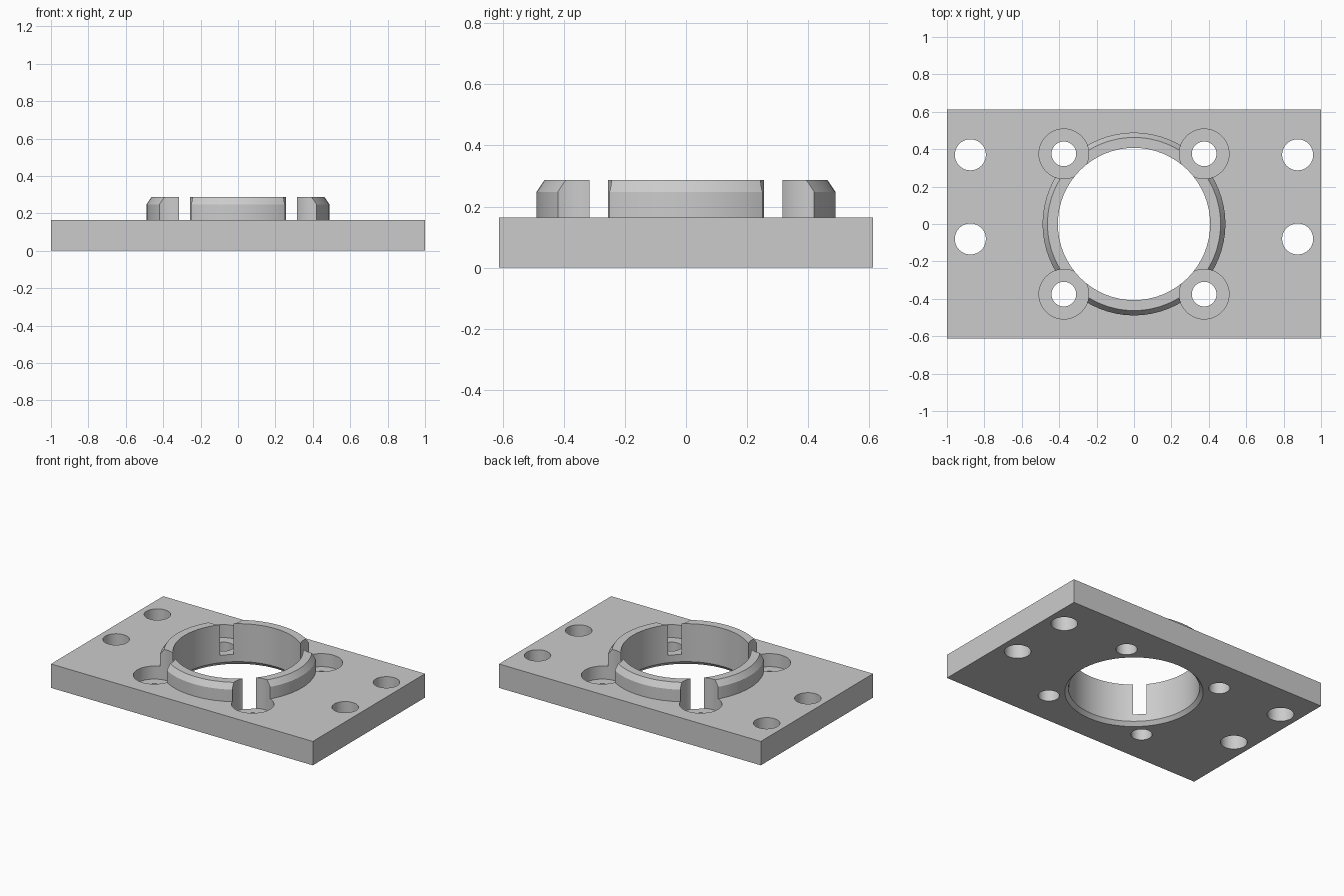
import bpy, bmesh, math

if "Cube" in bpy.data.objects:
    bpy.data.objects.remove(bpy.data.objects["Cube"], do_unlink=True)

PLATE_TOP = 0.165
RING_TOP = 0.287
POCKET_FLOOR = 0.075
BOLT = 0.375

metal = bpy.data.materials.new("light grey")
metal.use_nodes = True
grey = (0.6, 0.6, 0.6, 1)
metal.diffuse_color = grey
metal.node_tree.nodes["Principled BSDF"].inputs["Base Color"].default_value = grey


def add_object(name, bm):
    bmesh.ops.recalc_face_normals(bm, faces=bm.faces[:])
    mesh = bpy.data.meshes.new(name)
    bm.to_mesh(mesh)
    bm.free()
    mesh.materials.append(metal)
    obj = bpy.data.objects.new(name, mesh)
    bpy.context.collection.objects.link(obj)
    return obj


def turned(name, profile, x=0, y=0, sides=64):
    """Solid of stacked circles; profile is a list of (radius, z)."""
    bm = bmesh.new()
    rings = []
    for r, z in profile:
        rings.append([bm.verts.new((x + r * math.cos(math.tau * i / sides),
                                    y + r * math.sin(math.tau * i / sides), z))
                      for i in range(sides)])
    for low, high in zip(rings, rings[1:]):
        for i in range(sides):
            j = (i + 1) % sides
            bm.faces.new((low[i], low[j], high[j], high[i]))
    bm.faces.new(rings[0][::-1])
    bm.faces.new(rings[-1])
    return add_object(name, bm)


def combine(target, other, operation):
    mod = target.modifiers.new(other.name, 'BOOLEAN')
    mod.operation = operation
    mod.solver = 'EXACT'
    mod.object = other
    bpy.context.view_layer.objects.active = target
    bpy.ops.object.modifier_apply(modifier=mod.name)
    bpy.data.objects.remove(other, do_unlink=True)


# Rectangular base plate
bm = bmesh.new()
bmesh.ops.create_cube(bm, size=1)
for v in bm.verts:
    v.co = (v.co.x * 2, v.co.y * 1.224, (v.co.z + 0.5) * PLATE_TOP)
plate = add_object("flange_plate", bm)

# Raised collar with chamfered outer rim
collar = turned("collar", [(0.489, 0.05), (0.489, 0.248), (0.463, RING_TOP)])
combine(plate, collar, 'UNION')

# Central bore, flared at the bottom edge
bore = turned("bore", [(0.433, -0.005), (0.407, 0.025), (0.407, 0.5)])
combine(plate, bore, 'DIFFERENCE')

# Four bolt holes whose head pockets also notch the collar
for sx in (-1, 1):
    for sy in (-1, 1):
        bolt = turned("bolt_hole",
                      [(0.066, -0.1), (0.066, POCKET_FLOOR),
                       (0.133, POCKET_FLOOR), (0.133, 0.5)],
                      sx * BOLT, sy * BOLT, 48)
        combine(plate, bolt, 'DIFFERENCE')

# Two mounting holes at each end
for sx in (-1, 1):
    for y in (0.37, -0.08):
        hole = turned("mounting_hole", [(0.083, -0.1), (0.083, 0.5)],
                      sx * 0.875, y, 48)
        combine(plate, hole, 'DIFFERENCE')

# Smooth round walls, crisp edges
bpy.ops.object.select_all(action='DESELECT')
plate.select_set(True)
bpy.context.view_layer.objects.active = plate
bpy.ops.object.shade_smooth_by_angle(angle=math.radians(25))
